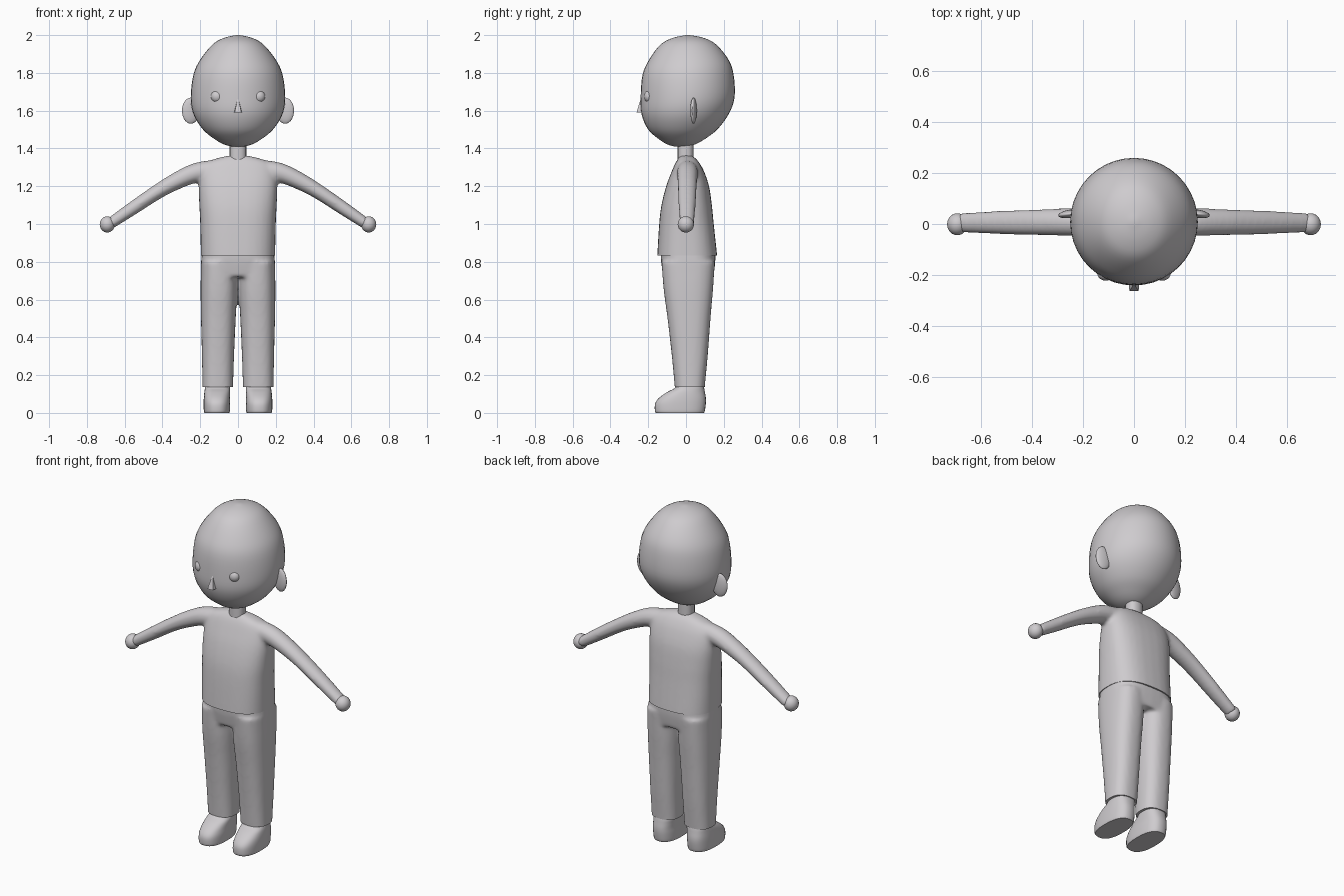
import bpy, bmesh, math
from mathutils import Vector

if "Cube" in bpy.data.objects:
    bpy.data.objects.remove(bpy.data.objects["Cube"])

grey = bpy.data.materials.new("light_grey")
grey.diffuse_color = (0.62, 0.60, 0.62, 1)
grey.use_nodes = True
grey.node_tree.nodes["Principled BSDF"].inputs["Base Color"].default_value = grey.diffuse_color


def spline(rows, k=4):
    """Catmull-Rom interpolation of rows of numbers."""
    out = []
    for i in range(len(rows) - 1):
        p = [rows[max(0, min(len(rows) - 1, i + j))] for j in (-1, 0, 1, 2)]
        for s in range(k):
            t = s / k
            out.append([0.5 * (2 * b + (c - a) * t + (2*a - 5*b + 4*c - d) * t*t + (3*b - a - 3*c + d) * t**3)
                        for a, b, c, d in zip(*p)])
    return out + [list(rows[-1])]


def skin(bm, rings, e=2.0, n=32):
    """Superelliptic rings (centre, half axis u, half axis v) joined into a closed body."""
    f = lambda c: math.copysign(abs(c) ** (2 / e), c)
    loops = []
    for c, u, v in rings:
        loops.append([bm.verts.new(c + u * f(math.cos(2*math.pi*i/n)) + v * f(math.sin(2*math.pi*i/n)))
                      for i in range(n)])
    for a, b in zip(loops, loops[1:]):
        for i in range(n):
            bm.faces.new((a[i], a[(i+1) % n], b[(i+1) % n], b[i]))
    bm.faces.new(loops[0][::-1])
    bm.faces.new(loops[-1])


def column(bm, rows, e=2.0, side=1, n=32):
    """Upright body from rows of z, centre x, half width, front y, back y."""
    skin(bm, [(Vector((side*x, (f+b)/2, z)), Vector((w, 0, 0)), Vector((0, (b-f)/2, 0)))
              for z, x, w, f, b in spline(rows)], e, n)


def finish(name, bm, angle=40):
    bmesh.ops.recalc_face_normals(bm, faces=bm.faces)
    me = bpy.data.meshes.new(name)
    bm.to_mesh(me)
    bm.free()
    me.materials.append(grey)
    ob = bpy.data.objects.new(name, me)
    bpy.context.collection.objects.link(ob)
    bpy.ops.object.select_all(action='DESELECT')
    ob.select_set(True)
    bpy.context.view_layer.objects.active = ob
    bpy.ops.object.shade_smooth_by_angle(angle=math.radians(angle))
    return ob


def merged(name, bm, cuts):
    """Fuse overlapping bodies, soften the joints, trim to crisp hems (z, direction)."""
    ob = finish("raw_" + name, bm)
    m = ob.modifiers.new("fuse", 'REMESH')
    m.mode, m.voxel_size = 'VOXEL', 0.01
    s = ob.modifiers.new("soften", 'SMOOTH')
    s.factor, s.iterations = 0.5, 8
    me = bpy.data.meshes.new_from_object(ob.evaluated_get(bpy.context.evaluated_depsgraph_get()))
    bpy.data.objects.remove(ob)
    bm = bmesh.new()
    bm.from_mesh(me)
    for z, d in cuts:
        bmesh.ops.bisect_plane(bm, geom=bm.verts[:] + bm.edges[:] + bm.faces[:],
                               plane_co=(0, 0, z), plane_no=(0, 0, d), clear_outer=True)
        bmesh.ops.holes_fill(bm, edges=[e for e in bm.edges if e.is_boundary], sides=0)
    return finish(name, bm)


def ball(name, loc, size, tilt=0):
    bm = bmesh.new()
    bmesh.ops.create_uvsphere(bm, u_segments=24, v_segments=14, radius=1)
    bmesh.ops.scale(bm, vec=size, verts=bm.verts)
    ob = finish(name, bm)
    ob.location = loc
    ob.rotation_euler = (0, 0, tilt)


# Head
bm = bmesh.new()
column(bm, [(1.41, 0, .03, -.06, .01), (1.422, 0, .075, -.10, .05), (1.45, 0, .125, -.145, .10),
            (1.50, 0, .185, -.20, .165), (1.58, 0, .235, -.235, .225), (1.67, 0, .25, -.24, .257),
            (1.79, 0, .236, -.23, .252), (1.87, 0, .20, -.195, .225), (1.95, 0, .135, -.135, .16),
            (1.985, 0, .075, -.07, .095), (2.0, 0, .01, 0, .02)], 2.0, n=40)
finish("head", bm, 60)

# Neck
bm = bmesh.new()
column(bm, [(1.33, 0, .045, -.045, .04), (1.45, 0, .045, -.045, .04)], 2.4, n=16)
finish("neck", bm)

# Nose: a small wedge
bm = bmesh.new()
v = [bm.verts.new(p) for p in ((0, -.236, 1.675), (-.018, -.262, 1.59), (.018, -.262, 1.59),
                               (.022, -.22, 1.59), (-.022, -.22, 1.59), (0, -.22, 1.675))]
for f in ((0, 1, 2), (0, 2, 3, 5), (0, 5, 4, 1), (1, 4, 3, 2), (5, 3, 4)):
    bm.faces.new([v[i] for i in f])
finish("nose", bm, 30)

# Shirt: torso with both sleeves
bm = bmesh.new()
column(bm, [(.77, 0, .197, -.152, .168), (.83, 0, .197, -.152, .165), (1.0, 0, .20, -.142, .147),
            (1.1, 0, .205, -.13, .137), (1.2, 0, .208, -.105, .122), (1.28, 0, .20, -.075, .095),
            (1.325, 0, .17, -.055, .07), (1.348, 0, .11, -.04, .05), (1.362, 0, .05, -.03, .03)], 2.6)
for s in (-1, 1):
    path = spline([(.10, 1.285, .058, .055), (.22, 1.272, .052, .055), (.33, 1.225, .045, .052),
                   (.43, 1.168, .039, .049), (.55, 1.088, .036, .045), (.68, 1.0, .03, .038)])
    rings = []
    for i, (x, z, h, d) in enumerate(path):
        a, b = path[max(i-1, 0)], path[min(i+1, len(path)-1)]
        t = Vector((b[0]-a[0], 0, b[1]-a[1])).normalized()
        rings.append((Vector((s*x, .009 - .006*x, z)), Vector((-s*t.z, 0, t.x)) * h, Vector((0, d, 0))))
    skin(bm, rings)
merged("shirt", bm, [(.832, -1)])

# Trousers: hips and two legs
bm = bmesh.new()
column(bm, [(.72, 0, .19, -.118, .145), (.80, 0, .195, -.132, .155), (.87, 0, .19, -.135, .155)], 2.8)
for s in (-1, 1):
    column(bm, [(.08, .107, .080, -.055, .098), (.14, .107, .081, -.06, .10), (.3, .106, .085, -.075, .115),
                (.5, .104, .092, -.098, .13), (.65, .101, .097, -.118, .143), (.80, .10, .096, -.13, .153)],
           2.5, s)
merged("trousers", bm, [(.138, -1)])

# Paired parts
for s, side in ((-1, "right"), (1, "left")):
    ball(side + "_ear", (s*.25, .04, 1.6), (.047, .016, .069), s*-.15)
    ball(side + "_eye", (s*.11, -.192, 1.675), (.034, .03, .034))
    ball(side + "_hand", (s*.692, -.001, .998), (.04, .043, .043))
    bm = bmesh.new()
    column(bm, [(0, .112, .066, -.16, .095), (.012, .112, .069, -.165, .10), (.05, .112, .07, -.163, .105),
                (.08, .112, .069, -.142, .105), (.11, .11, .068, -.10, .10), (.135, .108, .066, -.055, .095),
                (.17, .107, .062, -.04, .085)], 2.5, s)
    finish(side + "_shoe", bm)
